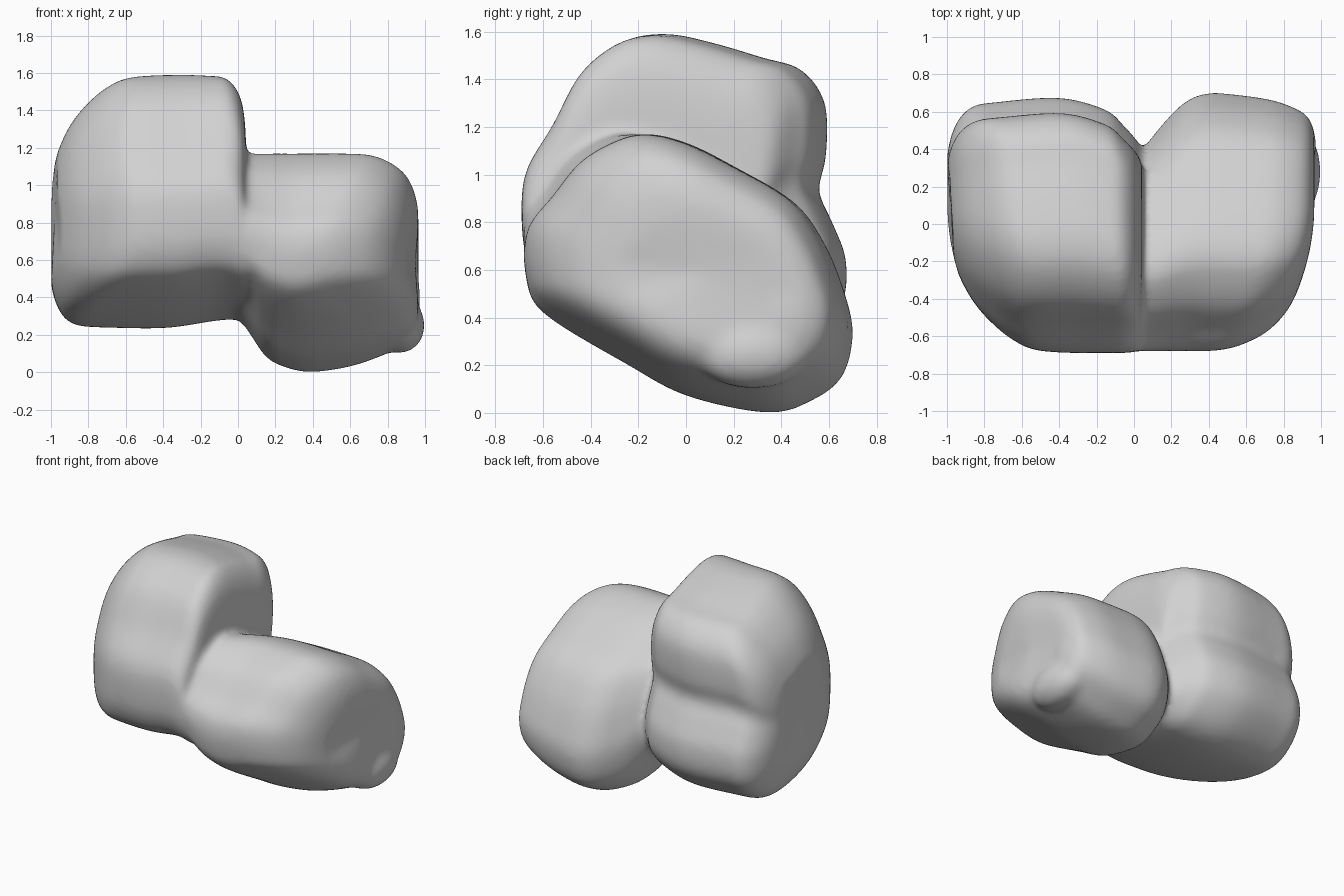
import bpy, bmesh
from mathutils import Matrix, Vector

cube = bpy.data.objects.get("Cube")
if cube:
    bpy.data.objects.remove(cube, do_unlink=True)


def spline(points, steps, closed):
    """Catmull-Rom curve through points of any dimension."""
    n = len(points)
    pick = lambda i: points[i % n] if closed else points[max(0, min(n - 1, i))]
    out = []
    for i in range(n if closed else n - 1):
        a, b, c, d = (pick(i + k) for k in (-1, 0, 1, 2))
        for s in range(steps):
            t = s / steps
            out.append([0.5 * (2*q + (r - p)*t + (2*p - 5*q + 4*r - w)*t*t
                               + (3*q - p - 3*r + w)*t**3)
                        for p, q, r, w in zip(a, b, c, d)])
    if not closed:
        out.append(list(points[-1]))
    return out


def bend(x, y, z, high):
    """Sweep the outer end back towards the front, and towards the top by high."""
    weight = min(1, max(0, (abs(x) - .2) / .5))
    pull = .43 * max(0, .1 - y)**2 + high * max(0, z - .9)**2
    return x - weight * pull * (1 if x > 0 else -1)


def loft(bm, profile, stations, high):
    """Sweep a (y, z) profile along x, fitted to (x, ymin, ymax, zmin, zmax)."""
    ring = spline(profile, 5, True)
    ys, zs = [p[0] for p in ring], [p[1] for p in ring]
    y0, y1, z0, z1 = min(ys), max(ys), min(zs), max(zs)
    rows = []
    for x, ya, yb, za, zb in spline(stations, 4, False):
        row = []
        for y, z in ring:
            v = ya + (yb - ya) * (y - y0) / (y1 - y0)
            w = za + (zb - za) * (z - z0) / (z1 - z0)
            row.append(bm.verts.new((bend(x, v, w, high), v, w)))
        rows.append(row)
    n = len(ring)
    for a, b in zip(rows, rows[1:]):
        for i in range(n):
            j = (i + 1) % n
            bm.faces.new((a[i], a[j], b[j], b[i]))
    # Close each end with a fan around its middle
    for row in (rows[0], rows[-1]):
        middle = bm.verts.new(sum((v.co for v in row), Vector()) / n)
        for i in range(n):
            bm.faces.new((row[i], row[(i + 1) % n], middle))


bm = bmesh.new()

# Tall lobe, with a groove across its back
tall = [(-.69, .8), (-.67, 1), (-.55, 1.2), (-.42, 1.43), (-.25, 1.56), (-.08, 1.59),
        (.12, 1.55), (.32, 1.49), (.48, 1.44), (.58, 1.3), (.585, 1.08), (.555, .93),
        (.61, .8), (.67, .63), (.64, .43), (.45, .26), (.2, .24), (-.2, .34),
        (-.55, .49), (-.66, .62)]
loft(bm, tall, [
    (-1, -.25, .37, .46, 1.15), (-.975, -.41, .48, .37, 1.31), (-.93, -.53, .57, .29, 1.43),
    (-.86, -.63, .63, .25, 1.53), (-.75, -.68, .65, .24, 1.58),
    (-.4, -.69, .675, .235, 1.59), (-.15, -.69, .61, .27, 1.585),
    (-.06, -.69, .53, .28, 1.57), (.005, -.685, .46, .28, 1.49),
    (.035, -.67, .41, .29, 1.36), (.045, -.64, .36, .33, 1.15)], .4)

# Low lobe, sloping down to the back
low = [(-.68, .75), (-.57, .9), (-.45, 1.05), (-.3, 1.14), (-.17, 1.17), (0, 1.13),
       (.2, 1.03), (.45, .88), (.58, .7), (.66, .5), (.695, .33), (.65, .15),
       (.52, .05), (.34, 0), (0, .07), (-.25, .2), (-.6, .41), (-.68, .55)]
loft(bm, low, [
    (-.1, -.66, .3, .4, 1.1), (.04, -.68, .4, .24, 1.16), (.15, -.68, .53, .08, 1.17),
    (.27, -.68, .65, .02, 1.17), (.4, -.68, .7, 0, 1.17), (.6, -.68, .685, .03, 1.17),
    (.75, -.67, .66, .08, 1.16), (.86, -.62, .62, .13, 1.11), (.925, -.55, .58, .18, 1.04),
    (.96, -.44, .51, .25, .93), (.965, -.3, .43, .33, .82)], 0)

# Low swellings on the end of the low lobe
for centre, radii in (((.865, .28, .25), (.135, .24, .15)),
                      ((.87, .42, .4), (.105, .17, .24))):
    bmesh.ops.create_icosphere(
        bm, subdivisions=3, radius=1,
        matrix=Matrix.Translation(centre) @ Matrix.Diagonal(Vector((*radii, 1))))

bmesh.ops.recalc_face_normals(bm, faces=bm.faces[:])
mesh = bpy.data.meshes.new("rock_body")
bm.to_mesh(mesh)
bm.free()
mesh.shade_smooth()
rock = bpy.data.objects.new("rock_body", mesh)
bpy.context.collection.objects.link(rock)

# Fuse the lobes into one softened surface
remesh = rock.modifiers.new("fuse", "REMESH")
remesh.mode = "VOXEL"
remesh.voxel_size = 0.02
remesh.use_smooth_shade = True
soften = rock.modifiers.new("soften", "SMOOTH")
soften.factor = 0.5
soften.iterations = 16

# Plain stone grey
stone = bpy.data.materials.new("stone_grey")
stone.use_nodes = True
grey = (0.64, 0.64, 0.64, 1)
stone.diffuse_color = grey
bsdf = stone.node_tree.nodes["Principled BSDF"]
bsdf.inputs["Base Color"].default_value = grey
mesh.materials.append(stone)
